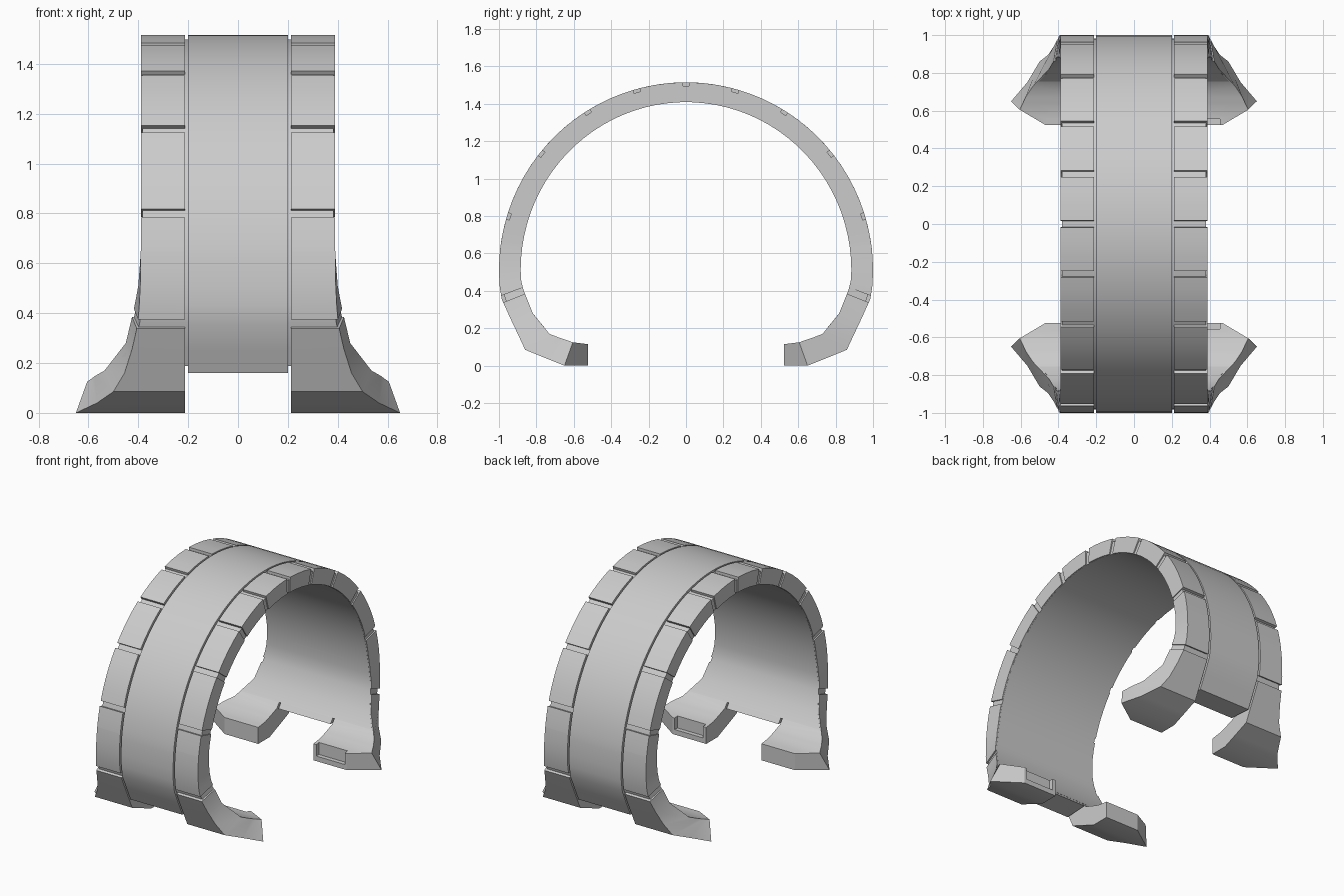
import bpy, bmesh, math

if "Cube" in bpy.data.objects:
    bpy.data.objects.remove(bpy.data.objects["Cube"])

grey = bpy.data.materials.new("plain_grey")
grey.diffuse_color = (0.6, 0.6, 0.6, 1)
grey.use_nodes = True
grey.node_tree.nodes["Principled BSDF"].inputs["Base Color"].default_value = grey.diffuse_color

# Lower cross-sections: position, outer (y, z, x), inner (y, z, x)
ROWS = [
    (82, (0.990, 0.650, 0.390), (0.876, 0.635, 0.390)),
    (90, (1.000, 0.510, 0.392), (0.885, 0.510, 0.400)),
    (95, (0.997, 0.430, 0.396), (0.882, 0.455, 0.410)),
    (99, (0.985, 0.355, 0.402), (0.870, 0.405, 0.420)),
    (105, (0.940, 0.255, 0.425), (0.820, 0.280, 0.450)),
    (112, (0.895, 0.160, 0.455), (0.730, 0.170, 0.535)),
    (118, (0.860, 0.085, 0.500), (0.670, 0.147, 0.575)),
    (121, (0.750, 0.040, 0.565), (0.640, 0.137, 0.588)),
    (124, (0.650, 0.000, 0.650), (0.605, 0.125, 0.605)),
    (130, (0.525, 0.000, 0.470), (0.525, 0.115, 0.470)),
]


def section(t):
    """Outer and inner (y, z, x) at a position along the arch, 0 = top."""
    s, a = (-1 if t < 0 else 1), abs(t)
    if a <= 82:
        o, i = [0, 0, 0.39], [0, 0, 0.39]
    else:
        for r, q in zip(ROWS, ROWS[1:]):
            if a <= q[0]:
                break
        f = (a - r[0]) / (q[0] - r[0])
        o, i = ([u + (v - u) * f for u, v in zip(r[k], q[k])] for k in (1, 2))
    if a <= 90:
        sn, cs = math.sin(math.radians(a)), math.cos(math.radians(a))
        o[:2] = sn, 0.51 + 1.005 * cs
        i[:2] = 0.885 * sn, 0.51 + 0.9 * cs
    o[0] *= s
    i[0] *= s
    return o, i


def strip(bm, t0, t1, edges, depth=0.0, lift=0.0):
    """Sweep a four-cornered section; edges(flare) gives the two x limits."""
    n = max(1, round((t1 - t0) / 4))
    ts = {round(t0 + (t1 - t0) * k / n, 3) for k in range(n + 1)}
    if t1 > 90 or t0 < -90:
        ts = {t for t in ts if abs(t) < 88} | {t0, t1}
        ts |= {s * r[0] for r in ROWS for s in (-1, 1) if t0 < s * r[0] < t1}
    rings = []
    for t in sorted(ts):
        o, i = section(t)
        dy, dz = i[0] - o[0], i[1] - o[1]
        d = math.hypot(dy, dz)
        uy, uz = dy / d, dz / d
        (oa, ob), (ia, ib) = edges(o[2]), edges(i[2])
        oy, oz = o[0] + uy * depth, o[1] + uz * depth
        iy, iz = i[0] + uy * lift, i[1] + uz * lift
        rings.append([bm.verts.new(c) for c in
                      ((oa, oy, oz), (ob, oy, oz), (ib, iy, iz), (ia, iy, iz))])
    for p, q in zip(rings, rings[1:]):
        for k in range(4):
            m = (k + 1) % 4
            bm.faces.new((p[k], p[m], q[m], q[k]))
    bm.faces.new(rings[0])
    bm.faces.new(rings[-1])


def finish(bm, name):
    bmesh.ops.recalc_face_normals(bm, faces=bm.faces[:])
    me = bpy.data.meshes.new(name)
    bm.to_mesh(me)
    bm.free()
    me.materials.append(grey)
    ob = bpy.data.objects.new(name, me)
    bpy.context.collection.objects.link(ob)
    return ob


def smooth(ob):
    bpy.ops.object.select_all(action='DESELECT')
    ob.select_set(True)
    bpy.context.view_layer.objects.active = ob
    bpy.ops.object.shade_smooth_by_angle(angle=math.radians(30))


# Recessed core seen in the grooves
bm = bmesh.new()
strip(bm, -110, 110, lambda x: (0.008 - x, x - 0.008), 0.018, 0.001)
smooth(finish(bm, "core_arch"))

# Wide middle band
bm = bmesh.new()
strip(bm, -112, 112, lambda x: (-0.2, 0.2))
smooth(finish(bm, "middle_band"))

GROOVES = [0, 15.4, 32, 51.3, 73.2, 99]
HALF = 1.0
for side, sx in (("left", -1), ("right", 1)):
    limits = lambda x, sx=sx: (sx * 0.212, sx * x)
    # Row of separate blocks along the rim
    bm = bmesh.new()
    for a, b in zip(GROOVES, GROOVES[1:]):
        strip(bm, a + HALF, b - HALF, limits)
        strip(bm, HALF - b, -a - HALF, limits)
    smooth(finish(bm, side + "_rim_blocks"))

    for end, sy in (("front", -1), ("back", 1)):
        # Flared foot
        bm = bmesh.new()
        t0, t1 = sorted((sy * (99 + HALF), sy * 130))
        strip(bm, t0, t1, limits)
        foot = finish(bm, f"{end}_{side}_foot")
        # Notch in the toe
        bm = bmesh.new()
        bmesh.ops.create_cube(bm, size=1)
        for v in bm.verts:
            v.co = (sx * (0.345 + v.co.x * 0.22),
                    sy * (0.53 + v.co.y * 0.05), 0.11 + v.co.z * 0.15)
        cutter = finish(bm, f"{end}_{side}_notch_cutter")
        cutter.hide_render = True
        cutter.hide_set(True)
        mod = foot.modifiers.new("notch", 'BOOLEAN')
        mod.operation, mod.solver, mod.object = 'DIFFERENCE', 'EXACT', cutter
        bpy.ops.object.select_all(action='DESELECT')
        bpy.context.view_layer.objects.active = foot
        foot.select_set(True)
        bpy.ops.object.modifier_apply(modifier="notch")
        bpy.data.objects.remove(cutter)
        smooth(foot)
